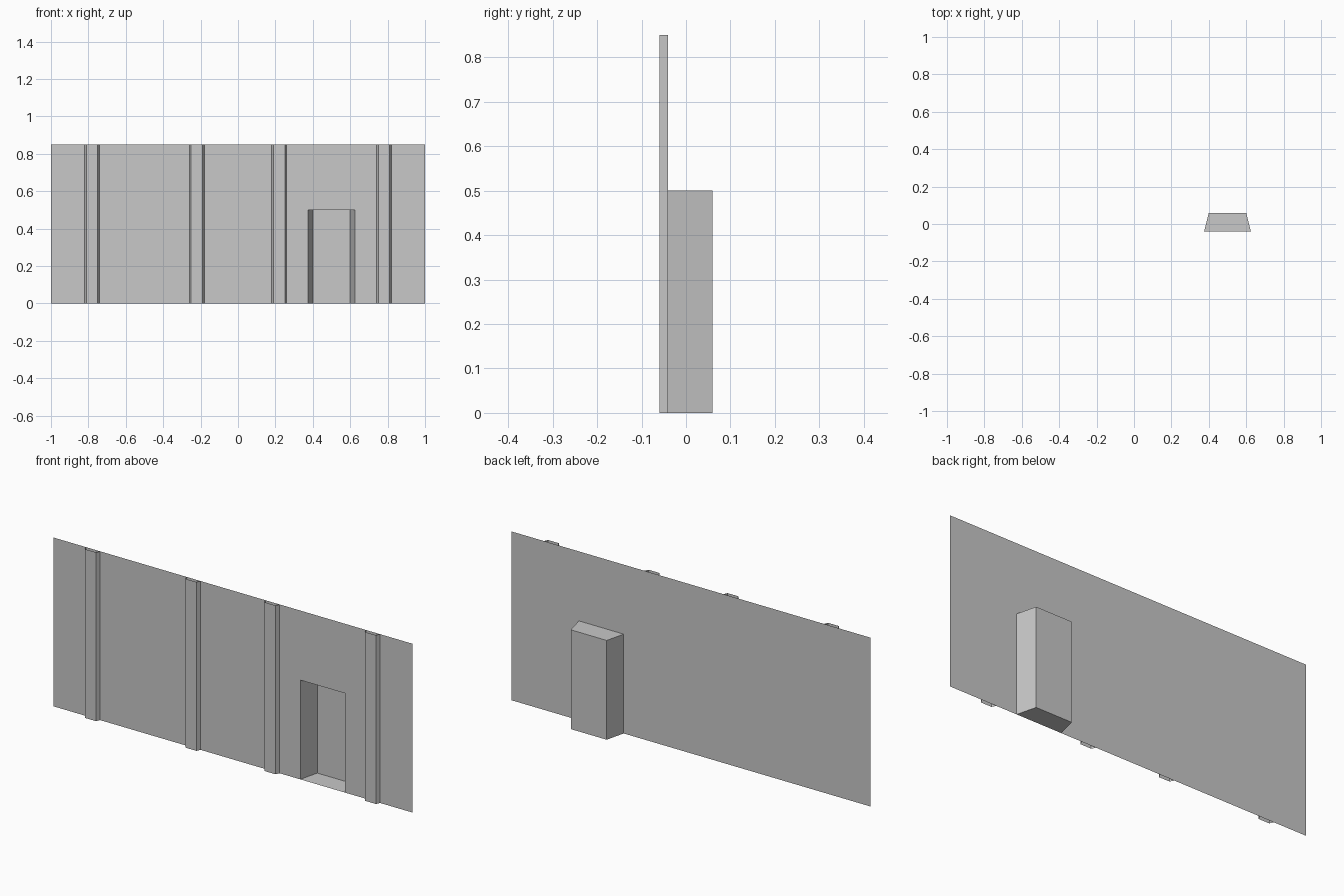
import bpy
import bmesh

cube = bpy.data.objects.get("Cube")
if cube:
    bpy.data.objects.remove(cube, do_unlink=True)

HEIGHT = 0.85
WALL_Y, RIB_Y, NICHE_Y = -0.04, -0.06, 0.06
DOOR_LEFT, DOOR_RIGHT, DOOR_TOP = 0.375, 0.625, 0.5
TAPER = 0.025

grey = bpy.data.materials.new("plain grey")
grey.use_nodes = True
colour = (0.58, 0.58, 0.58, 1)
grey.diffuse_color = colour
grey.node_tree.nodes["Principled BSDF"].inputs["Base Color"].default_value = colour


def sheet_object(name, bm):
    mesh = bpy.data.meshes.new(name)
    bm.to_mesh(mesh)
    bm.free()
    mesh.materials.append(grey)
    obj = bpy.data.objects.new(name, mesh)
    bpy.context.collection.objects.link(obj)
    return obj


def extrude_path(bm, path, height):
    """Raise an open floor path into a strip; return its bottom and top rows."""
    low = [bm.verts.new((x, y, 0)) for x, y in path]
    high = [bm.verts.new((x, y, height)) for x, y in path]
    for i in range(len(path) - 1):
        bm.faces.new((low[i], low[i + 1], high[i + 1], high[i]))
    return low, high


# Flat wall sheet with the doorway left open
bm = bmesh.new()
outline = [(-1, 0), (DOOR_LEFT, 0), (DOOR_LEFT, DOOR_TOP), (DOOR_RIGHT, DOOR_TOP),
           (DOOR_RIGHT, 0), (1, 0), (1, HEIGHT), (-1, HEIGHT)]
bm.faces.new([bm.verts.new((x, WALL_Y, z)) for x, z in outline])
sheet_object("wall", bm)

# Tapered doorway recess: sides and back, then floor and ceiling
bm = bmesh.new()
low, high = extrude_path(bm, [(DOOR_LEFT, WALL_Y), (DOOR_LEFT + TAPER, NICHE_Y),
                              (DOOR_RIGHT - TAPER, NICHE_Y), (DOOR_RIGHT, WALL_Y)], DOOR_TOP)
bm.faces.new(low[::-1])
bm.faces.new(high)
# Faces look into the recess
for face in bm.faces:
    face.normal_update()
inside = ((DOOR_LEFT + DOOR_RIGHT) / 2, 0, DOOR_TOP / 2)
for face in bm.faces:
    to_inside = [c - p for c, p in zip(inside, face.calc_center_median())]
    if sum(n * d for n, d in zip(face.normal, to_inside)) < 0:
        face.normal_flip()
sheet_object("doorway_recess", bm)

# Shallow pilasters with bevelled sides, open at the ends
for index, x in enumerate((-0.78, -0.22, 0.22, 0.78), 1):
    bm = bmesh.new()
    extrude_path(bm, [(x - 0.04, WALL_Y), (x - 0.03, RIB_Y),
                      (x + 0.03, RIB_Y), (x + 0.04, WALL_Y)], HEIGHT)
    sheet_object(f"pilaster_{index}", bm)
